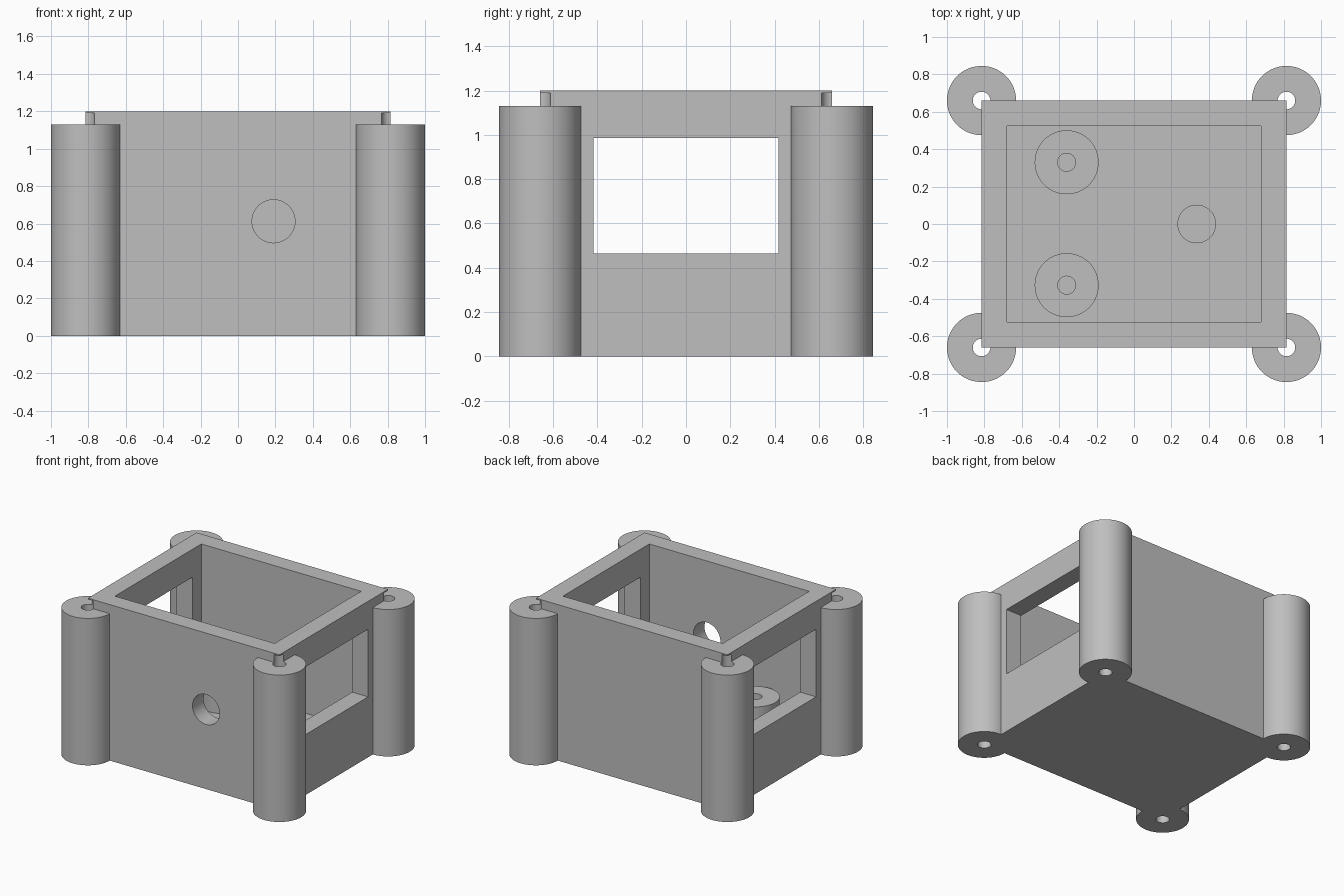
import bpy
from math import pi

if "Cube" in bpy.data.objects:
    bpy.data.objects.remove(bpy.data.objects["Cube"], do_unlink=True)

grey = bpy.data.materials.new("light grey plastic")
grey.use_nodes = True
colour = (0.52, 0.52, 0.52, 1)
grey.diffuse_color = colour
grey.node_tree.nodes["Principled BSDF"].inputs["Base Color"].default_value = colour


def box(name, size, centre):
    bpy.ops.mesh.primitive_cube_add(size=1, location=centre)
    ob = bpy.context.object
    ob.name = name
    ob.scale = size
    bpy.ops.object.transform_apply(location=False, rotation=False, scale=True)
    ob.data.materials.append(grey)
    return ob


def rod(name, radius, x, y, bottom, top):
    bpy.ops.mesh.primitive_cylinder_add(
        vertices=72, radius=radius, depth=top - bottom, location=(x, y, (bottom + top) / 2))
    ob = bpy.context.object
    ob.name = name
    ob.data.materials.append(grey)
    return ob


def combine(target, tool, operation):
    mod = target.modifiers.new(operation.lower(), "BOOLEAN")
    mod.operation = operation
    mod.solver = "EXACT"
    mod.object = tool
    bpy.context.view_layer.objects.active = target
    bpy.ops.object.modifier_apply(modifier=mod.name)
    bpy.data.objects.remove(tool, do_unlink=True)


HALF_X, HALF_Y, HEIGHT, WALL = 0.815, 0.66, 1.2, 0.135
corners = [(sx * HALF_X, sy * HALF_Y) for sx in (-1, 1) for sy in (-1, 1)]

# Open-topped case with corner posts
case = box("case", (2 * HALF_X, 2 * HALF_Y, HEIGHT), (0, 0, HEIGHT / 2))
for x, y in corners:
    combine(case, rod("corner_post", 0.185, x, y, 0, 1.13), "UNION")
cavity = box("cavity", (2 * (HALF_X - WALL), 2 * (HALF_Y - WALL), 2), (0, 0, 1 + WALL))
combine(case, cavity, "DIFFERENCE")

# Side windows and front cable hole
combine(case, box("window", (3, 0.835, 0.52), (0, 0, 0.725)), "DIFFERENCE")
port = rod("port", 0.115, 0.19, -HALF_Y, 0, 0.4)
port.rotation_euler.x = pi / 2
port.location.z = 0.612
combine(case, port, "DIFFERENCE")

# Screw holes through the posts, ending just under the rim
for x, y in corners:
    combine(case, rod("screw_hole", 0.047, x, y, -0.2, 1.19), "DIFFERENCE")

# Bored standoffs and a solid peg on the floor
for y in (-0.327, 0.33):
    combine(case, rod("standoff", 0.171, -0.36, y, 0.05, 0.38), "UNION")
    combine(case, rod("standoff_bore", 0.048, -0.36, y, WALL, 0.6), "DIFFERENCE")
combine(case, rod("peg", 0.103, 0.335, 0, 0.05, 0.38), "UNION")

bpy.ops.object.select_all(action="DESELECT")
case.select_set(True)
bpy.context.view_layer.objects.active = case
bpy.ops.object.shade_smooth_by_angle(angle=pi / 6)
